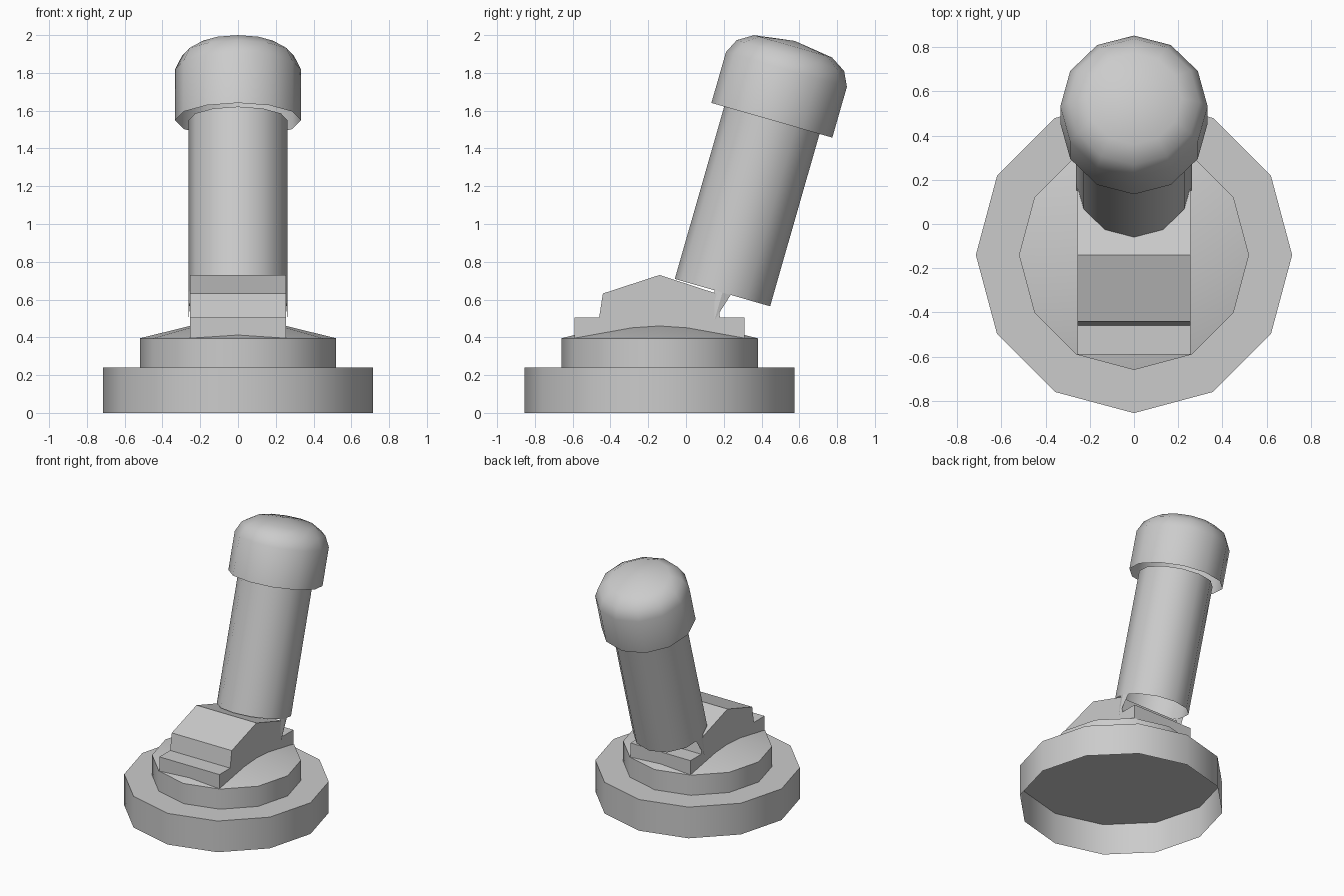
import bpy
import bmesh
import math
from mathutils import Matrix, Vector

if "Cube" in bpy.data.objects:
    bpy.data.objects.remove(bpy.data.objects["Cube"], do_unlink=True)

SIDES = 12
BASE_Y = -0.14          # centre of the base
TILT = math.radians(-16)  # lean of the handle towards the back

grey = bpy.data.materials.new("plain grey")
grey.use_nodes = True
grey.diffuse_color = (0.6, 0.6, 0.6, 1)
grey.node_tree.nodes["Principled BSDF"].inputs["Base Color"].default_value = (0.6, 0.6, 0.6, 1)


def finish(name, bm, smooth=True):
    mesh = bpy.data.meshes.new(name)
    bm.to_mesh(mesh)
    bm.free()
    mesh.materials.append(grey)
    obj = bpy.data.objects.new(name, mesh)
    bpy.context.collection.objects.link(obj)
    if smooth:
        bpy.ops.object.select_all(action="DESELECT")
        obj.select_set(True)
        bpy.context.view_layer.objects.active = obj
        bpy.ops.object.shade_smooth_by_angle(angle=math.radians(40))
    return obj


def lathe(name, profile, matrix):
    """Open shell turned from (radius, height) points; radius 0 closes it."""
    bm = bmesh.new()
    rings = []
    for r, h in profile:
        count = SIDES if r else 1
        rings.append([bm.verts.new((r * math.cos(math.tau * i / SIDES),
                                    r * math.sin(math.tau * i / SIDES), h))
                      for i in range(count)])
    for low, high in zip(rings, rings[1:]):
        for i in range(SIDES):
            j = (i + 1) % SIDES
            if len(high) == 1:
                bm.faces.new((low[i], low[j], high[0]))
            else:
                bm.faces.new((low[i], low[j], high[j], high[i]))
    bm.transform(matrix)
    return finish(name, bm)


# Stepped round base
base_place = Matrix.Translation((0, BASE_Y, 0))
lathe("base_plate", [(0.715, 0), (0.715, 0.24), (0, 0.24)], base_place)
lathe("base_collar", [(0.52, 0.24), (0.52, 0.395), (0, 0.523)], base_place)

# Pivot block: symmetrical stepped profile extruded across the width
half = [(-0.45, 0.395), (-0.45, 0.505), (-0.32, 0.505), (-0.30, 0.632)]
outline = half + [(0, 0.73)] + [(-y, z) for y, z in reversed(half)]
bm = bmesh.new()
side = bm.faces.new([bm.verts.new((-0.255, y + BASE_Y, z)) for y, z in outline])
new = bmesh.ops.extrude_face_region(bm, geom=[side])
bmesh.ops.translate(bm, vec=(0.51, 0, 0),
                    verts=[v for v in new["geom"] if isinstance(v, bmesh.types.BMVert)])
bmesh.ops.recalc_face_normals(bm, faces=bm.faces)
finish("pivot_block", bm, smooth=False)

# Leaning handle shaft and domed grip
shaft_place = Matrix.Translation((0, 0.193, 0.637)) @ Matrix.Rotation(TILT, 4, "X")
shaft_length = 0.949
lathe("handle_shaft", [(0.2625, 0), (0.2625, shaft_length)], shaft_place)
lathe("handle_grip", [(0.333, 0), (0.333, 0.28), (0.296, 0.356), (0.215, 0.407), (0, 0.437)],
      shaft_place @ Matrix.Translation((0, 0, shaft_length)))

# Thin pointed tabs that hang from the shaft beside the pivot block
for label, s in (("left", 1), ("right", -1)):
    bm = bmesh.new()
    front, back, outer, tip = [bm.verts.new(Vector(p)) for p in (
        (s * 0.25, -0.045, 0), (s * 0.25, 0.045, 0), (s * 0.2625, 0, 0), (s * 0.2625, 0, -0.154))]
    for tri in ((front, outer, tip), (outer, back, tip), (back, front, tip)):
        bm.faces.new(tri)
    bm.transform(shaft_place)
    bmesh.ops.recalc_face_normals(bm, faces=bm.faces)
    finish(label + "_pivot_tab", bm, smooth=False)
